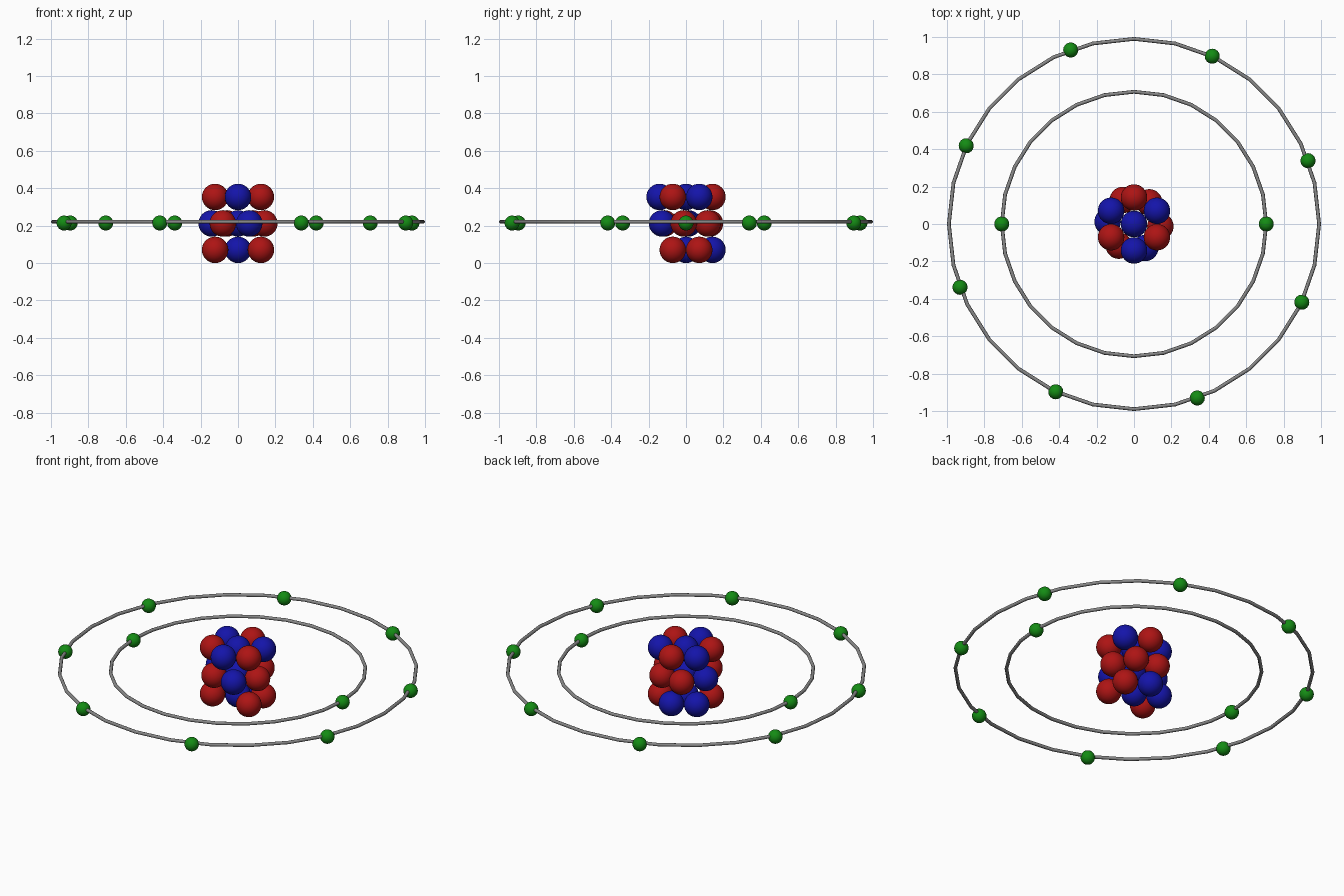
import bpy, math

if "Cube" in bpy.data.objects:
    bpy.data.objects.remove(bpy.data.objects["Cube"])

U = 0.0707            # nucleon radius, the unit for everything
MID = 3 * U           # height of the middle layer


def material(name, rgb):
    m = bpy.data.materials.new(name)
    m.diffuse_color = (*rgb, 1)
    m.use_nodes = True
    m.node_tree.nodes["Principled BSDF"].inputs["Base Color"].default_value = m.diffuse_color
    return m


RED = material("red", (0.42, 0.007, 0.007))
BLUE = material("blue", (0.007, 0.007, 0.40))
GREEN = material("green", (0.007, 0.26, 0.007))
GREY = material("grey", (0.25, 0.25, 0.25))


def finish(name, mat):
    ob = bpy.context.object
    ob.name = name
    ob.data.materials.append(mat)
    bpy.ops.object.shade_smooth_by_angle(angle=math.radians(50))


def ball(name, radius, loc, mat):
    bpy.ops.mesh.primitive_uv_sphere_add(segments=32, ring_count=16,
                                         radius=radius, location=loc)
    finish(name, mat)


def polar(r, deg, z):
    a = math.radians(deg)
    return (r * math.cos(a), r * math.sin(a), z)


def nucleon(kind, loc):
    if kind == "r":
        ball("proton", U, loc, RED)
    elif kind == "b":
        ball("neutron", U, loc, BLUE)


# Nucleus: three layers, each a centre ball and a hexagon of balls ("-" is a gap)
for z, start, kinds in ((U, 30, "rbbr-r"),
                        (MID, -5, "rrrbrb"),
                        (5 * U, 30, "brbrbr")):
    nucleon("b", (0, 0, z))
    for i, kind in enumerate(kinds):
        nucleon(kind, polar(2 * U, start + 60 * i, z))

# Orbits: faceted rings with evenly spaced electrons
for name, radius, count, start in (("inner", 10 * U, 2, 0),
                                   ("outer", 14 * U, 8, 20)):
    bpy.ops.mesh.primitive_torus_add(major_segments=28, minor_segments=8,
                                     major_radius=radius, minor_radius=0.01,
                                     location=(0, 0, MID + 0.009))
    finish(name + "_orbit", GREY)
    for i in range(count):
        ball(name + "_electron", 0.04,
             polar(radius, start + 360 / count * i, MID + 0.002), GREEN)
